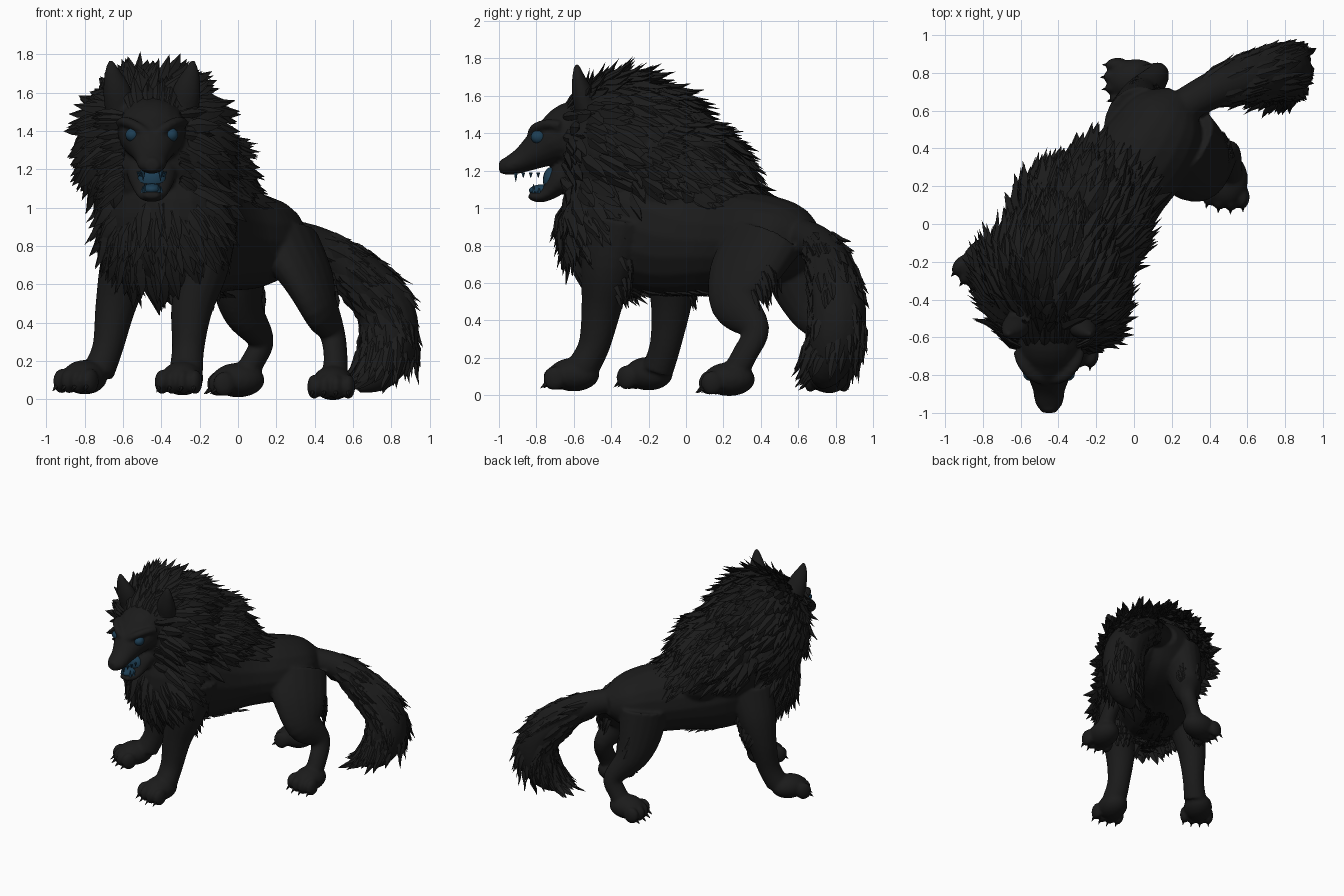
import bpy, bmesh, math, random
from mathutils import Vector, Matrix

random.seed(4)
cube = bpy.data.objects.get("Cube")
if cube:
    bpy.data.objects.remove(cube, do_unlink=True)

HEADING = -0.5                                   # body turned about z
BACK = Vector((-math.sin(HEADING), math.cos(HEADING), 0))
UP = Vector((0, 0, 1))
HEAD_X = -0.45


def material(name, rgb):
    mat = bpy.data.materials.new(name)
    mat.use_nodes = True
    mat.diffuse_color = (*rgb, 1)
    for node in mat.node_tree.nodes:
        if node.type == 'BSDF_PRINCIPLED':
            node.inputs["Base Color"].default_value = (*rgb, 1)
    return mat


FUR = material("charcoal fur", (0.011, 0.011, 0.011))
BLUE = material("icy blue", (0.012, 0.048, 0.088))


def finish(bm, name, mat, angle=35):
    bmesh.ops.recalc_face_normals(bm, faces=bm.faces)
    mesh = bpy.data.meshes.new(name)
    bm.to_mesh(mesh)
    bm.free()
    mesh.materials.append(mat)
    obj = bpy.data.objects.new(name, mesh)
    bpy.context.scene.collection.objects.link(obj)
    bpy.ops.object.select_all(action='DESELECT')
    obj.select_set(True)
    bpy.context.view_layer.objects.active = obj
    bpy.ops.object.shade_smooth_by_angle(angle=math.radians(angle))
    return obj


def frame(center, radii, turn):
    return (Matrix.Translation(center) @ Matrix.Rotation(turn, 4, 'Z')
            @ Matrix.Diagonal((*radii, 1)))


def ball(bm, center, radii, turn=0.0):
    bmesh.ops.create_uvsphere(bm, u_segments=20, v_segments=12, radius=1,
                              matrix=frame(center, radii, turn))


def spike(bm, base, direction, length, radius):
    d = Vector(direction).normalized()
    m = (Matrix.Translation(Vector(base) + d * length / 2)
         @ UP.rotation_difference(d).to_matrix().to_4x4())
    bmesh.ops.create_cone(bm, cap_ends=True, segments=6, radius1=radius,
                          radius2=0.001, depth=length, matrix=m)


def smooth_path(rows, steps=5):
    out = []
    for i in range(len(rows) - 1):
        a, b, c, d = (rows[min(max(i + k, 0), len(rows) - 1)] for k in (-1, 0, 1, 2))
        for s in range(steps):
            t = s / steps
            out.append([0.5 * (2 * q + (r - p) * t + (2 * p - 5 * q + 4 * r - w) * t * t
                               + (3 * q - p - 3 * r + w) * t ** 3)
                        for p, q, r, w in zip(a, b, c, d)])
    return out + [list(rows[-1])]


def tube(bm, rows, ref, sides=18):
    """Loft of ellipses; each row is x, y, z, side radius, radius along ref."""
    rows = smooth_path(rows)
    rings = []
    for i, row in enumerate(rows):
        nxt, prv = rows[min(i + 1, len(rows) - 1)], rows[max(i - 1, 0)]
        t = (Vector(nxt[:3]) - Vector(prv[:3])).normalized()
        side = t.cross(Vector(ref)).normalized()
        up = side.cross(t)
        rings.append([bm.verts.new(Vector(row[:3]) + side * row[3] * math.cos(a)
                                   + up * row[4] * math.sin(a))
                      for a in (k * math.tau / sides for k in range(sides))])
    for r1, r2 in zip(rings, rings[1:]):
        for k in range(sides):
            j = (k + 1) % sides
            bm.faces.new((r1[k], r1[j], r2[j], r2[k]))
    bm.faces.new(rings[0][::-1])
    bm.faces.new(rings[-1])


def tuft(bm, pos, flow, normal, length, width):
    """One flattened, bent, pointed lock of fur."""
    d = (flow - normal * flow.dot(normal)).normalized()
    tip = pos + d * length + normal * length * 0.18
    if tip.z < 0.02 or tip.z > 1.83 or tip.x > 0.97 or tip.y > 0.99:
        return
    side = d.cross(normal).normalized()
    rings = []
    for f, w, lift in ((-0.1, 0.5, -0.1), (0.3, 1, 0.05), (0.7, 0.65, 0.08)):
        c = pos + d * length * f + normal * length * lift
        rings.append([bm.verts.new(c + o) for o in (
            side * width * w, normal * width * w * 0.5,
            -side * width * w, -normal * width * w * 0.5)])
    end = bm.verts.new(tip)
    for r1, r2 in zip(rings, rings[1:]):
        for k in range(4):
            bm.faces.new((r1[k], r1[k - 1], r2[k - 1], r2[k]))
    for k in range(4):
        bm.faces.new((rings[-1][k], rings[-1][k - 1], end))


# Torso, mane masses and tail core
body = bmesh.new()
tube(body, [(-0.38, -0.35, 0.95, 0.3, 0.36), (-0.25, -0.05, 0.86, 0.3, 0.34),
            (-0.08, 0.2, 0.83, 0.265, 0.27), (0.08, 0.4, 0.83, 0.255, 0.25),
            (0.18, 0.57, 0.84, 0.21, 0.19), (0.25, 0.68, 0.84, 0.08, 0.08)], UP)
MANE = {  # center, radii, lowest fur height, lock count
    "ruff": ((-0.44, -0.32, 1.3), (0.38, 0.34, 0.4), 0.9, 300),
    "crest": ((-0.4, -0.19, 1.33), (0.28, 0.29, 0.31), 1.1, 150),
    "bib": ((-0.4, -0.4, 0.95), (0.33, 0.25, 0.37), 0.55, 250),
    "withers": ((-0.31, -0.03, 1.13), (0.34, 0.36, 0.34), 1.08, 240),
    "rear": ((-0.19, 0.14, 1.0), (0.27, 0.25, 0.21), 1.06, 110)}
for center, radii, low, count in MANE.values():
    ball(body, center, radii, HEADING)
TAIL = [(0.22, 0.6, 0.86, 0.09, 0.09), (0.42, 0.71, 0.8, 0.1, 0.1),
        (0.6, 0.77, 0.67, 0.13, 0.13), (0.76, 0.81, 0.49, 0.15, 0.15),
        (0.79, 0.8, 0.3, 0.15, 0.15), (0.73, 0.75, 0.14, 0.105, 0.105),
        (0.62, 0.72, 0.06, 0.03, 0.03)]
TAIL_REF = (-0.5, 0.8, 0)
tube(body, TAIL, TAIL_REF)

# Skull, muzzle, jaw, brows and ears
tube(body, [(HEAD_X, -0.45, 1.4, 0.2, 0.2), (HEAD_X, -0.6, 1.405, 0.185, 0.17),
            (HEAD_X, -0.7, 1.36, 0.165, 0.135), (HEAD_X, -0.78, 1.315, 0.125, 0.105),
            (HEAD_X, -0.87, 1.26, 0.088, 0.07), (HEAD_X, -0.95, 1.225, 0.072, 0.05),
            (HEAD_X, -1.0, 1.22, 0.035, 0.03)], UP)
tube(body, [(HEAD_X, -0.55, 1.24, 0.14, 0.1), (HEAD_X, -0.66, 1.16, 0.125, 0.08),
            (HEAD_X, -0.735, 1.085, 0.09, 0.045), (HEAD_X, -0.79, 1.06, 0.065, 0.03),
            (HEAD_X, -0.84, 1.07, 0.04, 0.02)], UP)
ball(body, (HEAD_X, -0.97, 1.235), (0.045, 0.03, 0.032))
for s in (-1, 1):
    tube(body, [(HEAD_X + s * x, y, z, a, b) for x, y, z, a, b in (
        (0.15, -0.51, 1.45, 0.085, 0.065), (0.18, -0.55, 1.6, 0.075, 0.06),
        (0.205, -0.575, 1.7, 0.045, 0.035), (0.215, -0.585, 1.77, 0.012, 0.012))], (0, 1, 0))
    tube(body, [(HEAD_X + s * x, y, z, 0.028, 0.026) for x, y, z in (
        (0.025, -0.825, 1.385), (0.085, -0.805, 1.428), (0.14, -0.74, 1.45),
        (0.165, -0.67, 1.44))], UP)

# Legs, top to ankle
LEGS = {
    "right_front": [(-0.53, -0.1, 0.9, 0.13, 0.17), (-0.59, -0.08, 0.68, 0.13, 0.15),
                    (-0.64, -0.08, 0.48, 0.105, 0.11), (-0.68, -0.11, 0.27, 0.08, 0.085),
                    (-0.73, -0.15, 0.14, 0.085, 0.085)],
    "left_front": [(-0.15, -0.38, 0.95, 0.14, 0.19), (-0.18, -0.42, 0.7, 0.13, 0.15),
                   (-0.24, -0.45, 0.48, 0.11, 0.11), (-0.26, -0.49, 0.27, 0.085, 0.085),
                   (-0.27, -0.55, 0.15, 0.09, 0.085)],
    "left_hind": [(0.25, 0.41, 0.82, 0.15, 0.23), (0.35, 0.31, 0.65, 0.115, 0.21),
                  (0.42, 0.27, 0.49, 0.085, 0.145), (0.49, 0.37, 0.35, 0.065, 0.08),
                  (0.51, 0.31, 0.21, 0.06, 0.07), (0.5, 0.25, 0.1, 0.075, 0.07)],
    "right_hind": [(0.0, 0.55, 0.82, 0.15, 0.19), (0.0, 0.6, 0.62, 0.125, 0.17),
                   (0.03, 0.67, 0.46, 0.1, 0.13), (0.12, 0.78, 0.31, 0.065, 0.075),
                   (0.08, 0.78, 0.2, 0.06, 0.07), (0.02, 0.77, 0.1, 0.07, 0.07)]}
for rows in LEGS.values():
    tube(body, rows, BACK)

# Paws with four toes and claws: x, y, ground height, turn
claws = bmesh.new()
for x, y, ground, turn in ((-0.8, -0.2, 0.03, -0.58), (-0.29, -0.6, 0.025, -0.25),
                           (0.495, 0.23, 0.0, -0.1), (0.0, 0.765, 0.015, -1.45)):
    place = Matrix.Translation((x, y, ground)) @ Matrix.Rotation(turn, 4, 'Z')
    ball(body, place @ Vector((0, 0, 0.085)), (0.108, 0.14, 0.09), turn)
    for k in (-1.5, -0.5, 0.5, 1.5):
        reach = -0.13 + 0.018 * abs(k)
        ball(body, place @ Vector((k * 0.06, reach + 0.02, 0.065)), (0.036, 0.06, 0.065), turn)
        forward = place.to_3x3() @ Vector((k * 0.1, -1, -0.8))
        spike(claws, place @ Vector((k * 0.062, reach - 0.02, 0.04)), forward, 0.045, 0.014)
finish(claws, "claws", FUR)

# Fuse the skin into one smooth surface
skin = finish(body, "body_skin", FUR)
remesh = skin.modifiers.new("fuse", 'REMESH')
remesh.mode = 'VOXEL'
remesh.voxel_size = 0.012
remesh.use_smooth_shade = True
soften = skin.modifiers.new("soften", 'SMOOTH')
soften.factor = 0.5
soften.iterations = 4

# Mane locks, combed back, down and away from the face
head = Vector((HEAD_X, -0.75, 1.33))
for name, (center, radii, low, count) in MANE.items():
    bm = bmesh.new()
    m = frame(center, radii, HEADING)
    others = [frame(c, r, HEADING).inverted() for c, r, _, _ in MANE.values() if c != center]
    made = 0
    for _ in range(count * 6):
        if made >= count:
            break
        u = Vector([random.gauss(0, 1) for _ in range(3)]).normalized()
        p = m @ u
        face = abs(p.x - HEAD_X) < 0.17 and p.y < -0.42 and 1.05 < p.z < 1.54
        if face or p.z < low or any((o @ p).length < 0.95 for o in others):
            continue
        n = (m.inverted().to_3x3().transposed() @ u).normalized()
        jitter = Vector([random.uniform(-0.25, 0.25) for _ in range(3)])
        flow = BACK * 0.7 - UP * 0.7 + (p - head).normalized() * 0.8 + jitter
        tuft(bm, p, flow, n, random.uniform(0.15, 0.26), random.uniform(0.028, 0.048))
        made += 1
    finish(bm, name + "_fur", FUR)

# Forehead locks between the ears and cheek locks framing the face
bm = bmesh.new()
for _ in range(70):
    x = random.uniform(-0.14, 0.14)
    p = Vector((HEAD_X + x, random.uniform(-0.64, -0.5), 1.57 - 2.0 * x * x))
    tuft(bm, p, Vector((x, 0.7, 0.5)), Vector((x, -0.5, 0.8)).normalized(),
         random.uniform(0.12, 0.2), 0.026)
for s in (-1, 1):
    for _ in range(50):
        z = random.uniform(1.1, 1.5)
        n = Vector((s * 0.7, -0.7, 0)).normalized()
        p = Vector((HEAD_X + s * 0.17, random.uniform(-0.67, -0.57), z))
        tuft(bm, p, Vector((s * 0.7, 0.6, (z - 1.45) * 2)), n, random.uniform(0.12, 0.2), 0.026)
finish(bm, "face_fur", FUR)

# Tail locks
bm = bmesh.new()
path = smooth_path(TAIL, 8)
for _ in range(260):
    i = random.randrange(6, len(path) - 4)
    c, t = Vector(path[i][:3]), (Vector(path[i + 1][:3]) - Vector(path[i][:3])).normalized()
    n = Matrix.Rotation(random.uniform(0, math.tau), 3, t) @ t.cross(Vector(TAIL_REF)).normalized()
    tuft(bm, c + n * path[i][3] * 0.97, t, n, random.uniform(0.12, 0.22), random.uniform(0.02, 0.034))
finish(bm, "tail_fur", FUR)

# Feathering behind the elbows, behind the thighs and under the belly
bm = bmesh.new()
for rows in LEGS.values():
    for _ in range(18):
        row = random.choice(smooth_path(rows)[4:9])
        n = Matrix.Rotation(random.uniform(-0.7, 0.7), 3, 'Z') @ BACK
        tuft(bm, Vector(row[:3]) + n * row[4] * 0.9, BACK * 0.6 - UP, n, 0.11, 0.022)
for _ in range(40):
    f = random.uniform(-0.15, 0.2)
    p = Vector((-0.26, -0.1, 0.55)) + BACK * f + Vector((random.uniform(-0.1, 0.1), 0, 0))
    tuft(bm, p, BACK, -UP, 0.13, 0.022)
finish(bm, "leg_and_belly_fur", FUR)

# Glowing eyes, mouth lining and tongue
eyes = bmesh.new()
for s in (-1, 1):
    ball(eyes, (HEAD_X + s * 0.096, -0.785, 1.38), (0.04, 0.046, 0.038), s * 0.5)
finish(eyes, "eyes", BLUE)
mouth = bmesh.new()
ball(mouth, (HEAD_X, -0.72, 1.15), (0.075, 0.045, 0.07))
ball(mouth, (HEAD_X, -0.765, 1.095), (0.052, 0.075, 0.032))
finish(mouth, "mouth_and_tongue", BLUE)

# Teeth along both jaws, with larger canines at the front
teeth = bmesh.new()
for s in (-1, 1):
    for k in range(4):
        size = 0.05 if k == 0 else 0.03
        spike(teeth, (HEAD_X + s * (0.045 + 0.008 * k), -0.91 + 0.04 * k, 1.19), -UP, size, 0.012)
        spike(teeth, (HEAD_X + s * (0.038 + 0.011 * k), -0.815 + 0.03 * k, 1.08), UP, size, 0.011)
finish(teeth, "teeth", BLUE)
